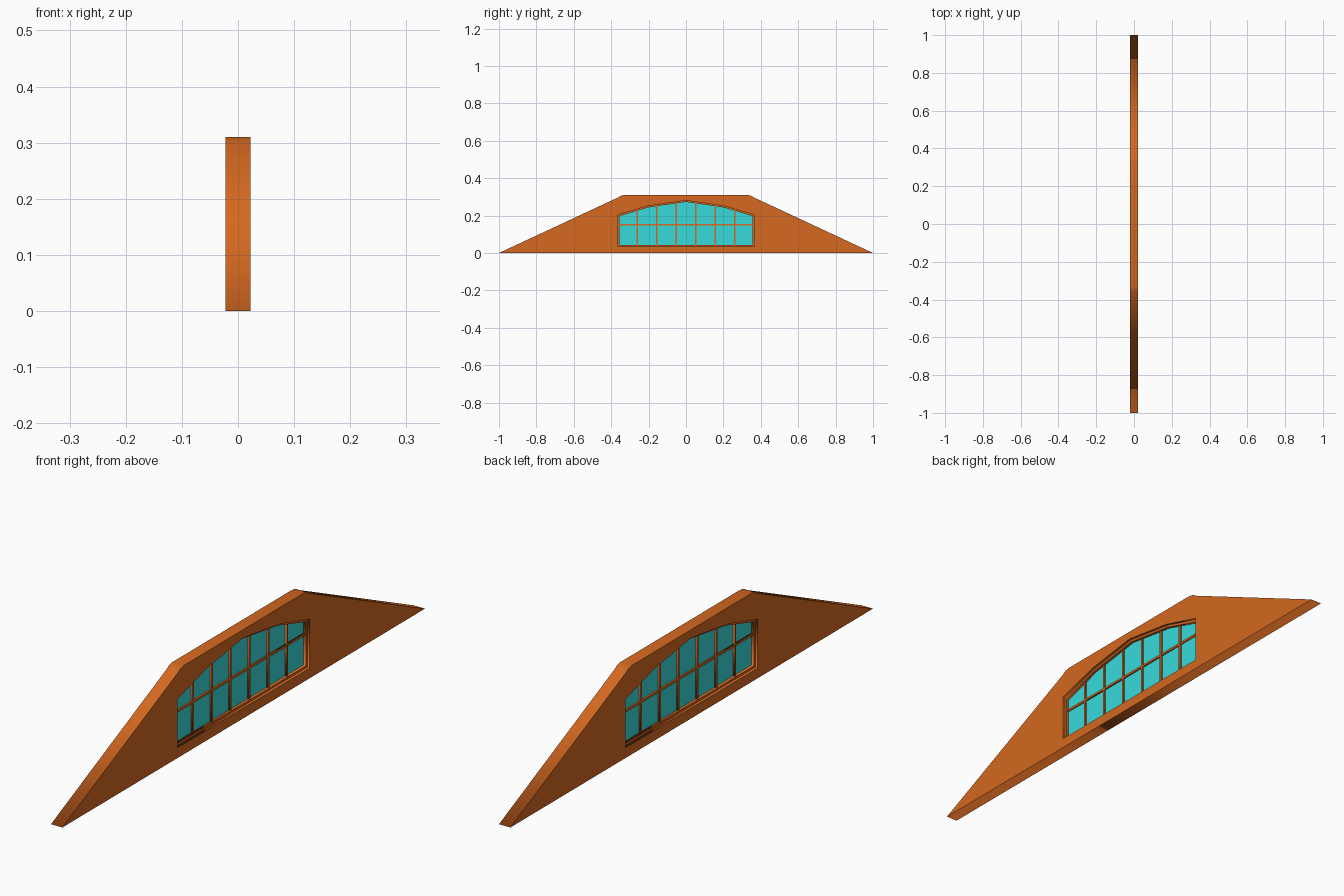
import bpy
from math import pi

if "Cube" in bpy.data.objects:
    bpy.data.objects.remove(bpy.data.objects["Cube"])


def material(name, color):
    m = bpy.data.materials.new(name)
    m.diffuse_color = color
    m.use_nodes = True
    m.node_tree.nodes["Principled BSDF"].inputs["Base Color"].default_value = m.diffuse_color
    return m


WOOD = material("orange_paint", (0.66, 0.14, 0.015, 1))
GLASS = material("cyan_glass", (0.04, 0.70, 0.72, 1))


def plate(name, loops, half_depth, mat):
    """Extrude (y, z) outlines along x; loops after the first are holes."""
    cu = bpy.data.curves.new(name, 'CURVE')
    cu.dimensions = '2D'
    cu.fill_mode = 'BOTH'
    cu.extrude = half_depth
    for pts in loops:
        s = cu.splines.new('POLY')
        s.points.add(len(pts) - 1)
        for p, (y, z) in zip(s.points, pts):
            p.co = (y, z, 0, 1)
        s.use_cyclic_u = True
    cu.materials.append(mat)
    ob = bpy.data.objects.new(name, cu)
    ob.rotation_euler = (pi / 2, 0, pi / 2)
    bpy.context.collection.objects.link(ob)
    bpy.ops.object.select_all(action='DESELECT')
    ob.select_set(True)
    bpy.context.view_layer.objects.active = ob
    bpy.ops.object.convert(target='MESH')
    return ob


def mirrored(half):
    """Complete a right-hand outline with its mirror image."""
    return half + [(-y, z) for y, z in reversed(half) if y > 0]


def window(inset):
    return mirrored([(0.364 - inset, 0.036 + inset), (0.364 - inset, 0.205 - inset),
                     (0.2, 0.252 - inset), (0, 0.281 - inset)])


def arch(y):
    y = abs(y)
    return 0.281 - 0.145 * y if y < 0.2 else 0.252 - 0.287 * (y - 0.2)


# gable wall with window opening
gable = mirrored([(1, 0), (0.365, 0.296), (0.349, 0.306), (0.33, 0.31)])
plate("gable_wall", [gable, window(0)], 0.022, WOOD)

# window frame and glass
plate("window_frame", [window(0), window(0.008)], 0.013, WOOD)
plate("window_glass", [window(0.004)], 0.003, GLASS)

# glazing bars
W = 0.004
for i in range(6):
    y = (i - 2.5) * 0.104
    plate("vertical_bar", [[(y - W, 0.04), (y + W, 0.04),
                            (y + W, arch(y + W) - 0.004), (y - W, arch(y - W) - 0.004)]],
          0.009, WOOD)
plate("horizontal_bar", [[(-0.36, 0.152 - W), (0.36, 0.152 - W),
                          (0.36, 0.152 + W), (-0.36, 0.152 + W)]], 0.0085, WOOD)
